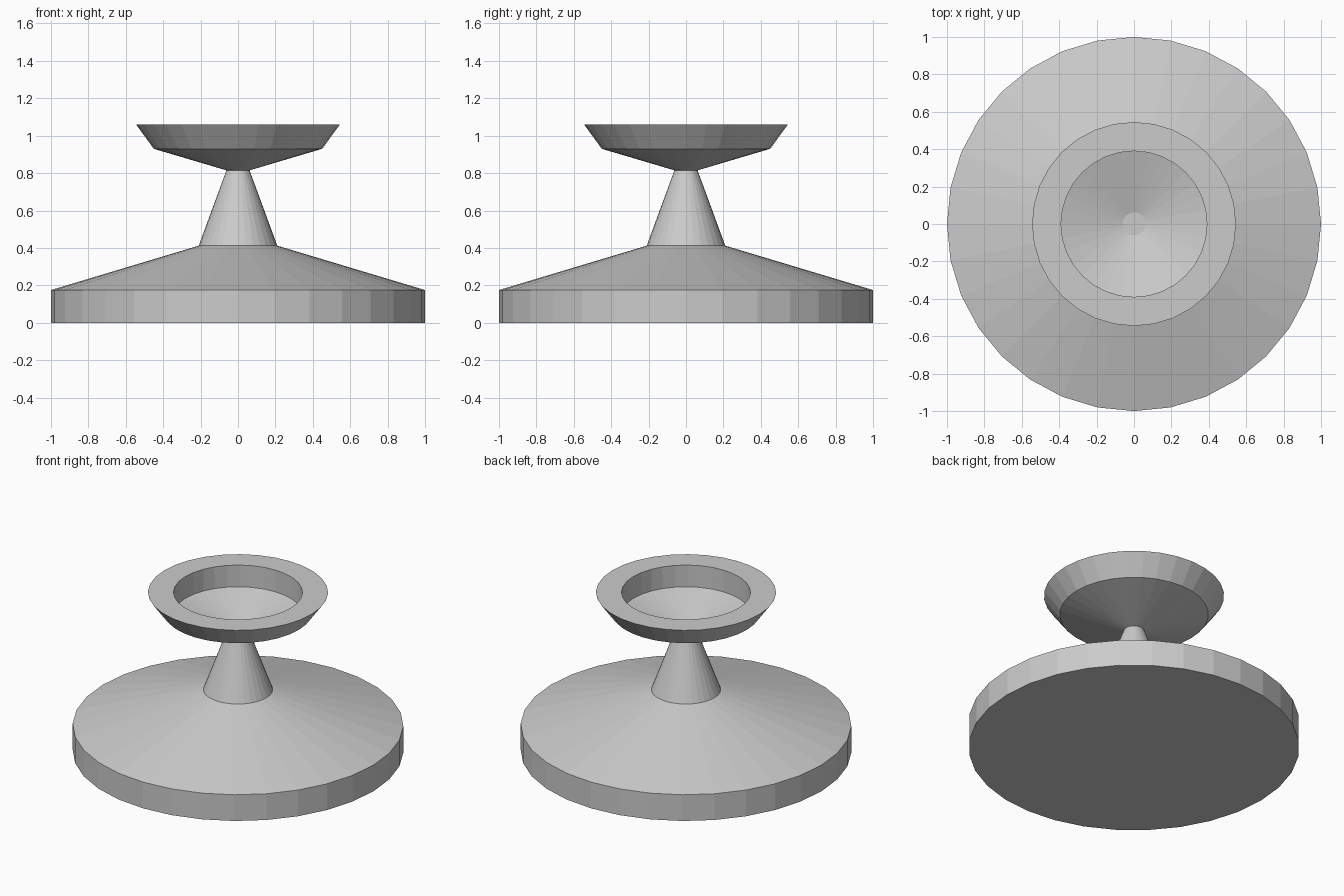
import bpy, bmesh
from math import cos, sin, tau

if "Cube" in bpy.data.objects:
    bpy.data.objects.remove(bpy.data.objects["Cube"])

SIDES = 32


def lathe(name, profile, closed=False):
    """Revolve (radius, height) points around z; radius 0 becomes a cap centre."""
    bm = bmesh.new()
    rings = []
    for r, z in profile:
        rings.append([bm.verts.new((r * cos(tau * i / SIDES), r * sin(tau * i / SIDES), z))
                      for i in range(SIDES)])
    pairs = list(zip(rings, rings[1:]))
    if closed:
        pairs.append((rings[-1], rings[0]))
    for a, b in pairs:
        for i in range(SIDES):
            j = (i + 1) % SIDES
            bm.faces.new((a[i], a[j], b[j], b[i]))
    if not closed:
        bm.faces.new(rings[0][::-1])
        bm.faces.new(rings[-1])
    bmesh.ops.recalc_face_normals(bm, faces=bm.faces)
    mesh = bpy.data.meshes.new(name)
    bm.to_mesh(mesh)
    bm.free()
    obj = bpy.data.objects.new(name, mesh)
    bpy.context.collection.objects.link(obj)
    return obj


# Wide foot, stem and bowl bottom share one continuous turned outline;
# the bowl is a thin conical dish with a thick flared rim and straight inner wall
lathe("pedestal_with_bowl", [
    (1.0, 0.0), (1.0, 0.175),          # foot rim
    (0.21, 0.412), (0.062, 0.815),     # sloped top and tapering stem
    (0.45, 0.93), (0.545, 1.06),       # dish underside and flared rim
    (0.39, 1.06), (0.39, 0.915),       # flat lip and inner wall
    (0.062, 0.818),                    # dish floor
])
